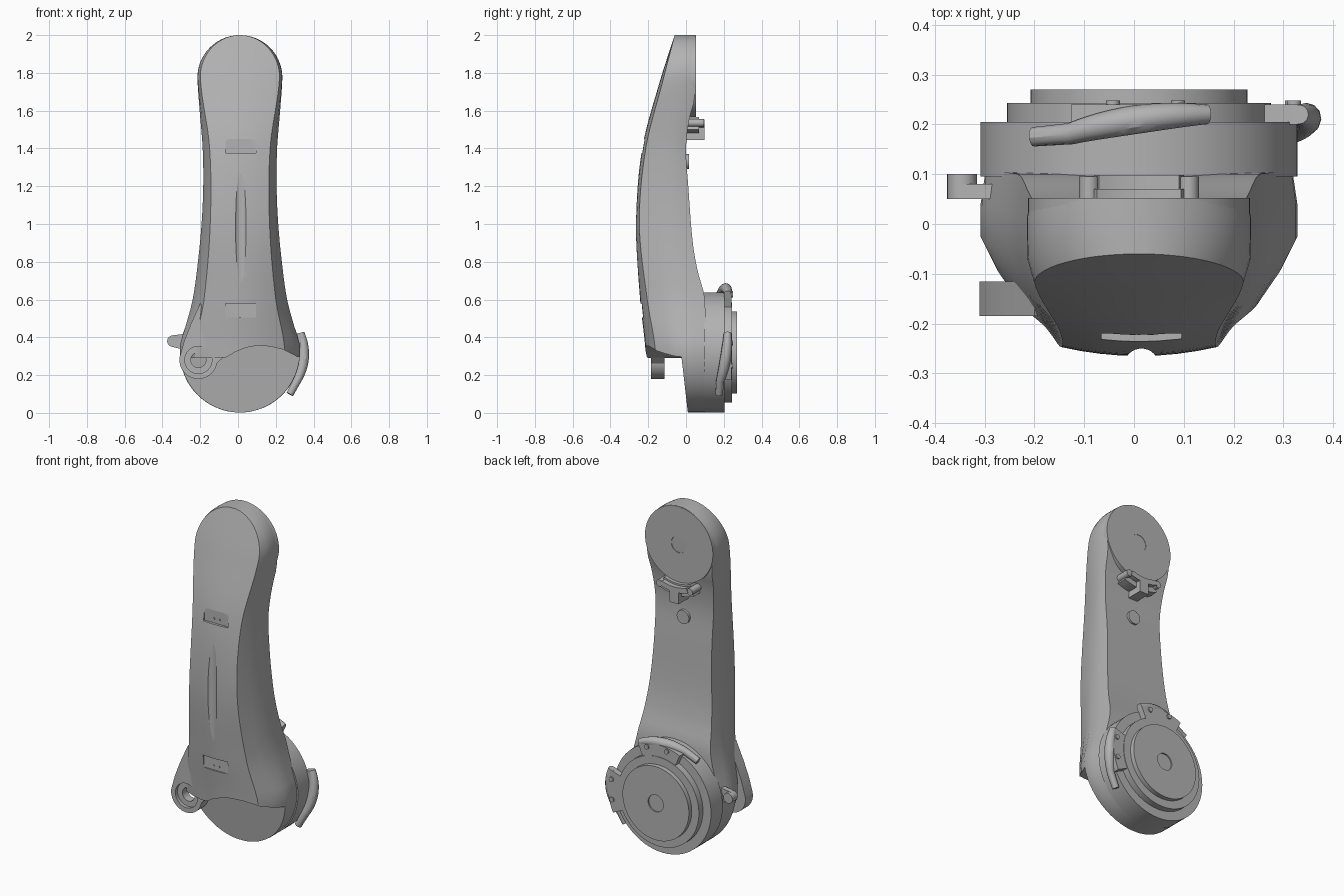
import bpy, bmesh, math

if "Cube" in bpy.data.objects:
    bpy.data.objects.remove(bpy.data.objects["Cube"], do_unlink=True)

grey = bpy.data.materials.new("satin grey")
grey.use_nodes = True
grey.diffuse_color = (0.45, 0.45, 0.45, 1)
grey.node_tree.nodes["Principled BSDF"].inputs["Base Color"].default_value = (0.45, 0.45, 0.45, 1)

CX = 0.01                 # arm axis
BASE_Z, BASE_R = 0.32, 0.318
TOP_Z, TOP_R = 1.775, 0.225


def activate(ob):
    bpy.ops.object.select_all(action='DESELECT')
    ob.select_set(True)
    bpy.context.view_layer.objects.active = ob


def smooth(ob, angle=30):
    activate(ob)
    bpy.ops.object.shade_smooth_by_angle(angle=math.radians(angle))


def finish(name, bm):
    bmesh.ops.recalc_face_normals(bm, faces=bm.faces)
    me = bpy.data.meshes.new(name)
    bm.to_mesh(me)
    bm.free()
    me.materials.append(grey)
    ob = bpy.data.objects.new(name, me)
    bpy.context.collection.objects.link(ob)
    smooth(ob)
    return ob


def loft(name, rings):
    bm = bmesh.new()
    vs = [[bm.verts.new(p) for p in r] for r in rings]
    n = len(vs[0])
    for a, b in zip(vs, vs[1:]):
        for i in range(n):
            j = (i + 1) % n
            bm.faces.new((a[i], a[j], b[j], b[i]))
    bm.faces.new(vs[0])
    bm.faces.new(vs[-1])
    return finish(name, bm)


def prism(name, pts, y0, y1):
    """Extrude an x-z outline along y; y1 may be a function of z."""
    back = y1 if callable(y1) else (lambda z: y1)
    return loft(name, [[(x, y0, z) for x, z in pts], [(x, back(z), z) for x, z in pts]])


def arc(cx, cz, r, a0=0, a1=360, n=48):
    full = a1 - a0 == 360
    angles = [math.radians(a0 + (a1 - a0) * i / (n if full else n - 1)) for i in range(n)]
    return [(cx + r * math.cos(a), cz + r * math.sin(a)) for a in angles]


def disc(name, cx, cz, r, y0, y1):
    return prism(name, arc(cx, cz, r, n=64 if r > 0.1 else 32), y0, y1)


def box(name, x0, x1, y0, y1, z0, z1):
    return prism(name, [(x0, z0), (x1, z0), (x1, z1), (x0, z1)], y0, y1)


def sector(name, cx, cz, r0, r1, a0, a1, y0, y1):
    return prism(name, arc(cx, cz, r0, a0, a1, 16) + arc(cx, cz, r1, a0, a1, 16)[::-1], y0, y1)


def cut(ob, cutter):
    activate(ob)
    m = ob.modifiers.new("cut", 'BOOLEAN')
    m.operation, m.solver, m.object = 'DIFFERENCE', 'EXACT', cutter
    bpy.ops.object.modifier_apply(modifier=m.name)
    bpy.data.objects.remove(cutter, do_unlink=True)
    smooth(ob)


def curve(keys):
    """Smooth interpolation through (z, value) keys."""
    def slope(i):
        a, b = keys[max(i - 1, 0)], keys[min(i + 1, len(keys) - 1)]
        return (b[1] - a[1]) / (b[0] - a[0])

    def f(z):
        i = max(k for k in range(len(keys) - 1) if k == 0 or keys[k][0] <= z)
        (z0, v0), (z1, v1) = keys[i], keys[i + 1]
        h = z1 - z0
        t = (z - z0) / h
        return ((2*t**3 - 3*t*t + 1) * v0 + (t**3 - 2*t*t + t) * h * slope(i)
                + (3*t*t - 2*t**3) * v1 + (t**3 - t*t) * h * slope(i + 1))
    return f


# Arm shell: lofted sections with a bowed front, sloping flanks and flat back
front_mid = curve([(0, -.19), (.36, -.217), (.6, -.243), (1, -.265), (1.4, -.232), (1.75, -.14), (2, -.06)])
front_edge = curve([(0, -.13), (.36, -.165), (.6, -.205), (1, -.247), (1.4, -.213), (1.75, -.125), (2, -.06)])
face_half = curve([(0, .25), (.36, .235), (.6, .19), (1, .157), (1.4, .16), (1.75, .208), (2, .21)])
flank_y = curve([(0, .02), (.36, -.03), (.9, -.08), (1.4, -.07), (1.75, -.03), (2, .0)])
half = curve([(0, .318), (.36, .316), (.45, .29), (.6, .25), (.8, .222), (1, .203), (1.2, .194),
              (1.4, .197), (1.6, .213), (1.775, .225), (2, .225)])
back_y = curve([(0, .1), (.6, .1), (.75, .062), (.9, .036), (1.2, .012), (1.4, .0), (1.56, .018), (1.66, .045), (2, .05)])


def section(z):
    xs = full = half(z)
    if z < BASE_Z:
        xs = math.sqrt(BASE_R ** 2 - (BASE_Z - z) ** 2)
    elif z > TOP_Z:
        xs = math.sqrt(TOP_R ** 2 - (z - TOP_Z) ** 2)
    xf = face_half(z) * xs / full
    ym, ye, ys, yb = front_mid(z), front_edge(z), flank_y(z), back_y(z)
    right = [(xf * t, ym + (ye - ym) * t * t) for t in (0, .25, .5, .75, 1)]
    right += [((xf + xs) / 2 + .006 * xs / full, (ye + ys) / 2), (xs, ys),
              (xs, (ys + yb) / 2), (xs * .97, yb)]
    ring = right + [(-x, y) for x, y in right[:0:-1]]
    return [(CX + x, y, z) for x, y in ring]


levels = [BASE_Z - (BASE_R - .001) * math.cos(math.pi / 2 * i / 12) for i in range(12)]
levels += [BASE_Z + (TOP_Z - BASE_Z) * i / 32 for i in range(33)]
levels += [TOP_Z + (TOP_R - .0006) * math.sin(math.pi / 2 * i / 14) for i in range(1, 15)]
shell = loft("arm_shell", [section(z) for z in levels])

# Arched opening at the foot of the shell
arch = [(-.5, -.1), (-.5, .29), (-.1, .29), (-.06, .295), (-.02, .32), (.04, .345), (.1, .356),
        (.17, .352), (.24, .335), (.31, .3), (.5, .26), (.5, -.1)]
cut(shell, prism("arch_cutter", arch, -.4, lambda z: .01 - .115 * z))

# Long front flute that fades out at both ends
flute = [[(CX + .005 + .035 * math.cos(a), -.285 + .035 * math.sin(a), z)
          for a in [math.tau * k / 32 for k in range(32)]] for z in (.6, 1.45)]
cut(shell, loft("flute_cutter", flute))

# Two shallow front pockets, each with a pair of screw dots
for label, z0, z1, floor in (("upper", 1.375, 1.45, -.22), ("lower", .505, .58, -.225)):
    cut(shell, box("pocket_cutter", -.065, .095, -.4, floor, z0, z1))
    for side in (-1, 1):
        disc(label + "_pocket_screw", .015 + side * .018, (z0 + z1) / 2 - .012, .006, floor - .003, floor + .01)

# Pivot lug at the lower right corner
LX, LZ = -.21, .28
lug = prism("pivot_lug", arc(LX, LZ, .1, 170, 350, 32) + [(-.06, .31), (-.06, .45), (-.2, .58), (-.25, .47), (-.285, .38)],
            -.185, -.115)
cut(lug, disc("lug_bore_cutter", LX, LZ, .04, -.4, -.05))
cut(lug, disc("lug_recess_cutter", LX, LZ, .072, -.4, -.165))

# Rear base: stepped discs and a centre recess
disc("base_drum", CX, BASE_Z, BASE_R, .095, .205)
disc("base_step", CX, BASE_Z, .265, .2, .243)
hub = disc("base_hub", CX, BASE_Z, .218, .24, .27)
cut(hub, disc("hub_cutter", CX, BASE_Z, .05, .262, .3))

# Upper rear pad with a centre recess
pad = disc("upper_pad", CX, TOP_Z, .223, -.02, .052)
cut(pad, disc("pad_cutter", CX, TOP_Z, .05, .042, .1))

# Curved stop bracket and plug below the pad
sector("stop_bracket", CX, TOP_Z, .225, .295, 248, 292, -.01, .07)
sector("stop_lip", CX, TOP_Z, .235, .265, 250, 290, .06, .098)
box("stop_tongue", CX - .03, CX + .03, -.01, .098, 1.445, 1.52)
for side in (-1, 1):
    disc("stop_pin", CX + side * .1, 1.535, .02, -.01, .095)
disc("back_plug", CX, 1.33, .04, -.02, .016)


# Cable clips on the drum rim
def clip(name, a0, a1):
    sector(name + "_plate", CX, BASE_Z, .25, .335, a0, a1, .2, .24)
    s = 1 if a1 > a0 else -1
    data = bpy.data.curves.new(name + "_tube", 'CURVE')
    data.dimensions, data.bevel_depth, data.bevel_resolution, data.use_fill_caps = '3D', .026, 4, True
    path = arc(CX, BASE_Z, .338, a0, a1, 14)
    end = math.radians(a1 + s * 14)
    path.append((CX + .345 * math.cos(end), BASE_Z + .345 * math.sin(end)))
    spline = data.splines.new('POLY')
    spline.points.add(len(path) - 1)
    for i, (p, (x, z)) in enumerate(zip(spline.points, path)):
        t = i / (len(path) - 1)
        p.co = (x, .22 - .045 * t * t, z, 1)
        p.radius = .75 + .35 * math.sin(math.pi * t)
    ob = bpy.data.objects.new(name + "_tube", data)
    bpy.context.collection.objects.link(ob)
    data.materials.append(grey)
    activate(ob)
    bpy.ops.object.convert(target='MESH')
    smooth(bpy.context.object)
    for k in (.2, .7):
        a = math.radians(a0 + (a1 - a0) * k)
        disc(name + "_screw", CX + .315 * math.cos(a), BASE_Z + .315 * math.sin(a), .014, .2, .248)


clip("top_clip", 66, 114)
clip("side_clip", 18, -26)

# Small latch tab on the right flank
prism("latch_arm", [(-.35, .35), (-.27, .33), (-.27, .42), (-.35, .41)], .05, .08)
disc("latch_knob", -.345, .38, .03, .05, .1)
